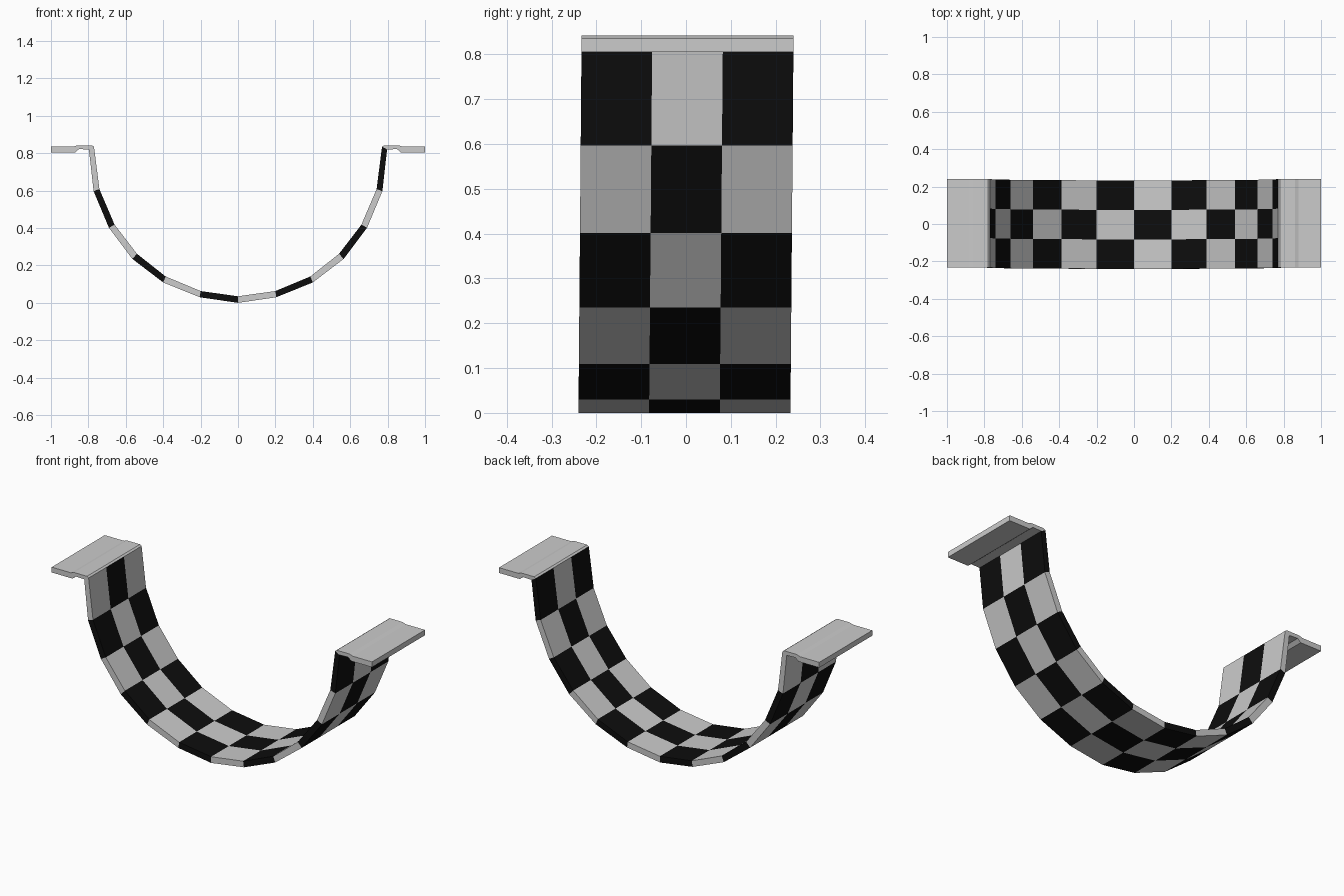
import bpy, bmesh

if "Cube" in bpy.data.objects:
    bpy.data.objects.remove(bpy.data.objects["Cube"])

HALF_W = 0.2365
ROWS = [-HALF_W, -HALF_W / 3, HALF_W / 3, HALF_W]

# half profile of the curved band, from the bottom centre to the top
OUTER = [(0, 0), (.205, .03), (.4, .109), (.565, .235), (.69, .401), (.772, .597), (.797, .82)]
INNER = [(0, .035), (.2, .063), (.387, .141), (.54, .262), (.66, .418), (.741, .608), (.77, .835)]

# cross-section of one end flange: thin lip, then thicker plate
FLANGE = [(.77, .835), (.78, .842), (.86, .842), (.88, .835), (1, .835), (1, .805),
          (.87, .805), (.85, .822), (.797, .82), (.772, .822)]


def skew(y, z):
    return y + 0.0035 * (z / 0.42 - 1)


def finish(bm, name, mats=()):
    bmesh.ops.recalc_face_normals(bm, faces=bm.faces)
    me = bpy.data.meshes.new(name)
    bm.to_mesh(me)
    bm.free()
    for m in mats:
        me.materials.append(m)
    ob = bpy.data.objects.new(name, me)
    bpy.context.collection.objects.link(ob)
    return ob


grey = bpy.data.materials.new("grey")
grey.diffuse_color = (.8, .8, .8, 1)
grey.use_nodes = True
grey.node_tree.nodes["Principled BSDF"].inputs["Base Color"].default_value = grey.diffuse_color
black = bpy.data.materials.new("black")
black.diffuse_color = (.004, .004, .004, 1)
black.use_nodes = True
black.node_tree.nodes["Principled BSDF"].inputs["Base Color"].default_value = black.diffuse_color

# checkered curved band
bm = bmesh.new()


def grid(half):
    full = [(-x, z) for x, z in half[:0:-1]] + half
    return [[bm.verts.new((x, skew(y, z), z)) for y in ROWS] for x, z in full]


out, inn = grid(OUTER), grid(INNER)
for i in range(12):
    for j in range(3):
        quads = [(g[i][j], g[i + 1][j], g[i + 1][j + 1], g[i][j + 1]) for g in (out, inn)]
        if j != 1:
            k = 0 if j == 0 else 3
            quads.append((out[i][k], out[i + 1][k], inn[i + 1][k], inn[i][k]))
        for q in quads:
            bm.faces.new(q).material_index = (i + j) % 2
for i in (0, 12):
    for j in range(3):
        bm.faces.new((out[i][j], out[i][j + 1], inn[i][j + 1], inn[i][j]))
finish(bm, "checkered_band", (grey, black))

# flat end flanges
for side, name in ((-1, "left_flange"), (1, "right_flange")):
    bm = bmesh.new()
    a, b = [[bm.verts.new((side * x, skew(y, z), z)) for x, z in FLANGE] for y in (-HALF_W, HALF_W)]
    n = len(FLANGE)
    bm.faces.new(a)
    bm.faces.new(b)
    for i in range(n):
        k = (i + 1) % n
        bm.faces.new((a[i], a[k], b[k], b[i]))
    finish(bm, name, (grey,))
